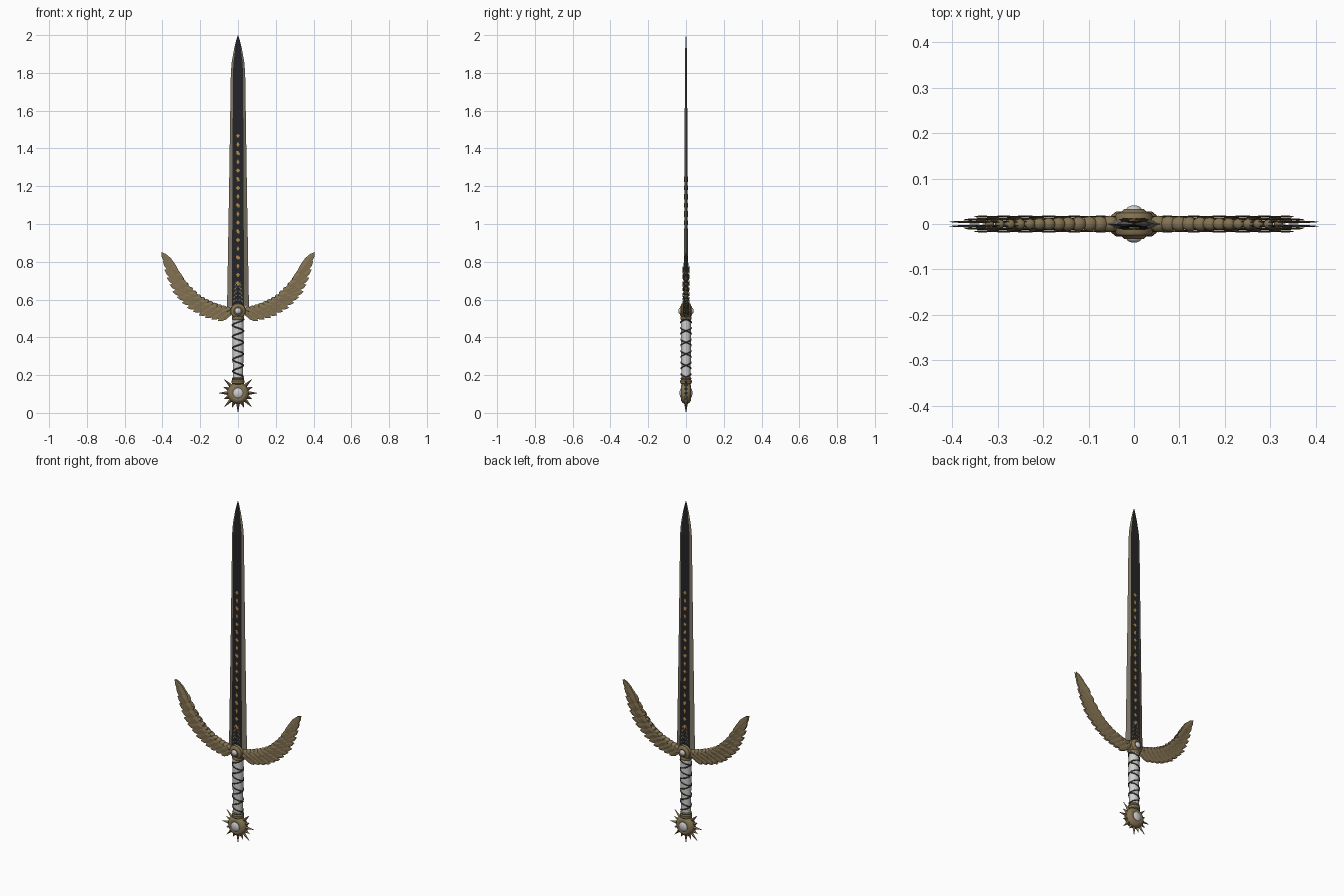
import bpy, bmesh, math
from mathutils import Vector, Matrix

if "Cube" in bpy.data.objects:
    bpy.data.objects.remove(bpy.data.objects["Cube"])


def mat(name, c):
    m = bpy.data.materials.new(name)
    m.diffuse_color = (*c, 1)
    m.use_nodes = True
    m.node_tree.nodes["Principled BSDF"].inputs["Base Color"].default_value = m.diffuse_color
    return m


BRONZE = mat("bronze", (0.23, 0.17, 0.085))
STEEL = mat("edge steel", (0.22, 0.19, 0.14))
BLACK = mat("black steel", (0.018, 0.018, 0.02))
WHITE = mat("white", (0.62, 0.62, 0.62))
STRAP = mat("dark strap", (0.06, 0.05, 0.035))
GOLD = mat("inlay gold", (0.5, 0.27, 0.06))


def finish(bm, name, mats, smooth=None):
    bmesh.ops.recalc_face_normals(bm, faces=bm.faces[:])
    me = bpy.data.meshes.new(name)
    bm.to_mesh(me)
    bm.free()
    ob = bpy.data.objects.new(name, me)
    bpy.context.collection.objects.link(ob)
    for m in mats:
        me.materials.append(m)
    if smooth:
        bpy.ops.object.select_all(action='DESELECT')
        ob.select_set(True)
        bpy.context.view_layer.objects.active = ob
        bpy.ops.object.shade_smooth_by_angle(angle=math.radians(smooth))
    return ob


def loft(bm, rings):
    """Skin a list of closed rings, capping both ends; returns side faces."""
    vs = [[bm.verts.new(p) for p in r] for r in rings]
    n = len(vs[0])
    out = []
    for a, b in zip(vs, vs[1:]):
        for i in range(n):
            out.append((i, bm.faces.new((a[i], a[(i + 1) % n], b[(i + 1) % n], b[i]))))
    bm.faces.new(vs[0][::-1])
    bm.faces.new(vs[-1])
    return out


def lathe(name, profile, m, z=0.0, axis='Z', n=24, sx=1.0, smooth=40):
    """Profile of (radius, height) turned round Z, or round Y at height z."""
    bm = bmesh.new()
    rings = []
    for r, h in profile:
        ring = []
        for i in range(n):
            a = 2 * math.pi * i / n
            c, s = r * math.cos(a), r * math.sin(a)
            ring.append((c * sx, s, h + z) if axis == 'Z' else (c, h, s + z))
        rings.append(ring)
    loft(bm, rings)
    return finish(bm, name, [m], smooth)


def both(profile):
    """Mirror a (radius, height) profile to the other face."""
    return [(r, -h) for r, h in profile] + [(r, h) for r, h in reversed(profile)]


def along(pts, t):
    f = min(max(t, 0), 1) * (len(pts) - 1)
    i = min(int(f), len(pts) - 2)
    return Vector(pts[i]).lerp(Vector(pts[i + 1]), f - i)


# Blade: black flats with steel bevelled edges
stations = [(0.562, .058, .033, .0115), (1.2, .047, .029, .008), (1.8, .038, .027, .006),
            (1.86, .033, .023, .0055), (1.93, .020, .014, .004), (1.975, .009, .006, .003),
            (2.0, .001, .0006, .0006)]
bm = bmesh.new()
for i, f in loft(bm, [[(-b, -t, z), (b, -t, z), (a, 0, z), (b, t, z), (-b, t, z), (-a, 0, z)]
                      for z, a, b, t in stations]):
    f.material_index = 1 if i in (0, 3) else 0
finish(bm, "blade", [STEEL, BLACK])


# Inlays on both faces: abstract diamonds up the blade, scrollwork at its foot
def blade_t(z):
    return .0115 - .0035 * (z - .562) / .638 if z < 1.2 else .008 - .002 * (z - 1.2) / .6


def plate(bm, x, z, w, h, rot=0.0, n=4):
    for s in (-1, 1):
        rings = []
        for d in (-.001, .0015):
            ring = []
            for k in range(n):
                a = 2 * math.pi * k / n
                u, v = w * math.cos(a), h * math.sin(a)
                px = u * math.cos(rot) - v * math.sin(rot)
                pz = u * math.sin(rot) + v * math.cos(rot)
                ring.append((x + px, s * (blade_t(z + pz) + d), z + pz))
            rings.append(ring)
        loft(bm, rings)


bm = bmesh.new()
for k in range(18):
    z = .685 + k * .046
    plate(bm, 0, z, .011 if k % 2 else .008, .012 if k % 2 else .015)
    if k % 3 == 0:
        plate(bm, -.006, z + .008, .006, .003, .6)
        plate(bm, .006, z - .008, .006, .003, .6)
finish(bm, "blade_inlay", [GOLD])

bm = bmesh.new()
for k in range(5):
    z = .592 + k * .022
    for s in (-1, 1):
        plate(bm, s * (.021 - .002 * k), z, .0035, .010, s * .6)
        plate(bm, s * .009, z + .008, .007, .0025, s * .7, 6)
finish(bm, "blade_foot_scrollwork", [BRONZE])

# Wing guard: paths of feather roots and feather tips
ROOT = [(.03, .54), (.09, .556), (.15, .58), (.205, .612), (.26, .665), (.318, .738)]
TIP = [(.105, .487), (.195, .51), (.275, .56), (.345, .635), (.383, .73), (.406, .85)]


def feather(bm, root, tip, w, y, side):
    d = tip - root
    nrm = Vector((-d.y, d.x)).normalized()
    rings = []
    for f, k in ((0, .35), (.25, .85), (.6, 1), (.85, .65), (1, .04)):
        c = root + d * f
        e, th, tilt = nrm * w * k, .0022 * k + .0003, .0012 * k
        rings.append([(side * (c.x + e.x), y + tilt, c.y + e.y), (side * c.x, y - th, c.y),
                      (side * (c.x - e.x), y - tilt, c.y - e.y), (side * c.x, y + th, c.y)])
    loft(bm, rings)


bm = bmesh.new()
for side in (-1, 1):
    for face in (-1, 1):
        # long flight feathers, then two rows of shorter covering feathers
        for count, reach, w, y in ((14, 1, .021, .004), (13, .62, .018, .010), (12, .36, .015, .0155)):
            for k in range(count):
                t = k / (count - 1)
                r, p = along(ROOT, t), along(TIP, t)
                feather(bm, r, r.lerp(p, reach), w * (.85 + .15 * t), face * (y + .0008 * (k % 2)), side)
finish(bm, "wing_feathers", [BRONZE])

# Beaded leading bone of each wing
bm = bmesh.new()
for side in (-1, 1):
    for k in range(14):
        t = k / 13
        p = along(ROOT, t)
        r = .019 - .010 * t
        m = Matrix.Translation((side * p.x, 0, p.y)) @ Matrix.Diagonal((1.1, 1, .9, 1))
        bmesh.ops.create_uvsphere(bm, u_segments=14, v_segments=8, radius=r, matrix=m)
finish(bm, "wing_bone", [BRONZE], 50)

# Guard hub and its gem
lathe("guard_hub", both([(.002, .033), (.022, .033), (.026, .028), (.038, .024), (.041, .018)]),
      BRONZE, .54, 'Y')
lathe("guard_gem", both([(.001, .041), (.008, .040), (.014, .037), (.018, .031)]), WHITE, .54, 'Y')

# Grip, collars and crossed straps
lathe("grip", [(.024, .17), (.025, .25), (.027, .36), (.027, .44), (.026, .52)], WHITE, sx=1.1)
lathe("upper_collar", [(.026, .492), (.030, .497), (.030, .508), (.026, .513)], BRONZE, sx=1.1)
lathe("lower_collar", [(.022, .150), (.030, .156), (.031, .170), (.026, .176), (.029, .182), (.024, .188)],
      BRONZE, sx=1.1)
cu = bpy.data.curves.new("grip_straps", 'CURVE')
cu.dimensions = '3D'
cu.bevel_depth = .0036
cu.bevel_resolution = 1
for way in (-1, 1):
    sp = cu.splines.new('POLY')
    n = 120
    sp.points.add(n)
    for i in range(n + 1):
        f = i / n
        a = way * f * 5 * 2 * math.pi
        r = .0255 + .0025 * f
        sp.points[i].co = (r * 1.1 * math.cos(a), r * math.sin(a), .19 + f * .305, 1)
straps = bpy.data.objects.new("grip_straps", cu)
cu.materials.append(STRAP)
bpy.context.collection.objects.link(straps)

# Pommel: sunburst disc with spikes and a gem on each face
PZ = .105
lathe("pommel_disc", both([(.002, .024), (.034, .027), (.040, .027), (.050, .019), (.057, .010)]),
      BRONZE, PZ, 'Y')
lathe("pommel_gem", both([(.001, .034), (.012, .033), (.022, .030), (.029, .024)]), WHITE, PZ, 'Y')
bm = bmesh.new()
for k in range(16):
    a = 2 * math.pi * k / 16 - math.pi / 2
    length = .104 if k % 2 == 0 else .082
    u = Vector((math.cos(a), 0, math.sin(a)))
    v = Vector((-u.z, 0, u.x))
    c = Vector((0, 0, PZ))
    loft(bm, [[c + u * r + v * w, c + u * r + Vector((0, w, 0)), c + u * r - v * w, c + u * r - Vector((0, w, 0))]
              for r, w in ((.045, .011), (.06, .009), (length, .0005))])
finish(bm, "pommel_spikes", [BRONZE])
